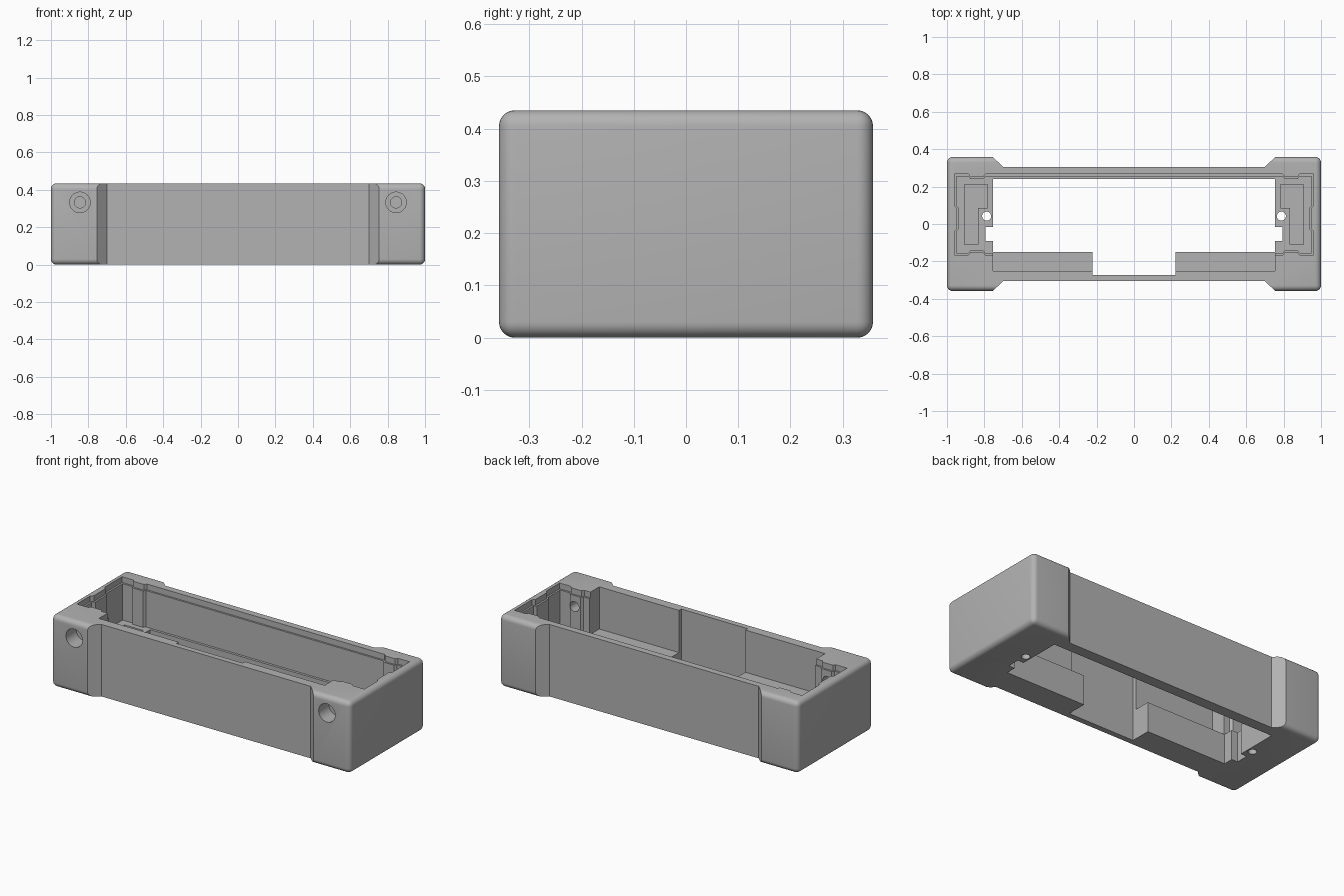
import bpy
import bmesh
from math import radians
from mathutils import Matrix

if "Cube" in bpy.data.objects:
    bpy.data.objects.remove(bpy.data.objects["Cube"], do_unlink=True)

HEIGHT = 0.435
LEDGE = 0.18      # top of the inner shelf
TOP = 0.6         # cutters end well above the rim

grey = bpy.data.materials.new("plain_grey")
grey.use_nodes = True
grey.diffuse_color = (0.45, 0.45, 0.45, 1)
grey.node_tree.nodes["Principled BSDF"].inputs["Base Color"].default_value = (0.45, 0.45, 0.45, 1)


def make_object(name, bm):
    bmesh.ops.recalc_face_normals(bm, faces=bm.faces)
    mesh = bpy.data.meshes.new(name)
    bm.to_mesh(mesh)
    bm.free()
    mesh.materials.append(grey)
    obj = bpy.data.objects.new(name, mesh)
    bpy.context.collection.objects.link(obj)
    return obj


def prism(name, outline, z0, z1):
    bm = bmesh.new()
    face = bm.faces.new([bm.verts.new((x, y, z0)) for x, y in outline])
    up = bmesh.ops.extrude_face_region(bm, geom=[face])["geom"]
    bmesh.ops.translate(bm, vec=(0, 0, z1 - z0),
                        verts=[v for v in up if isinstance(v, bmesh.types.BMVert)])
    return make_object(name, bm)


def box(name, x0, x1, y0, y1, z0, z1):
    return prism(name, [(x0, y0), (x1, y0), (x1, y1), (x0, y1)], z0, z1)


def cylinder(name, radius, length, centre, along_y=False):
    bm = bmesh.new()
    turn = Matrix.Rotation(radians(90 if along_y else 0), 4, 'X')
    bmesh.ops.create_cone(bm, cap_ends=True, segments=32, radius1=radius, radius2=radius,
                          depth=length, matrix=Matrix.Translation(centre) @ turn)
    return make_object(name, bm)


def mirrored(half):
    return half + [(-x, y) for x, y in reversed(half)]


def combine(target, tool, operation='DIFFERENCE'):
    mod = target.modifiers.new("cut", 'BOOLEAN')
    mod.operation = operation
    mod.solver = 'EXACT'
    mod.object = tool
    bpy.context.view_layer.update()
    result = bpy.data.meshes.new_from_object(
        target.evaluated_get(bpy.context.evaluated_depsgraph_get()))
    target.modifiers.clear()
    target.data = result
    bpy.data.objects.remove(tool, do_unlink=True)


def bevel(obj, radius, segments, rule):
    bm = bmesh.new()
    bm.from_mesh(obj.data)
    bmesh.ops.bevel(bm, geom=[e for e in bm.edges if rule(e)], offset=radius,
                    segments=segments, profile=0.5, affect='EDGES')
    bm.to_mesh(obj.data)
    bm.free()


# Rounded body trimmed to a plan with wider end blocks
body = box("case_frame", -1, 1, -0.358, 0.358, 0, HEIGHT)
bevel(body, 0.03, 6, lambda e: True)
plan = prism("plan", mirrored([(0.70, -0.306), (0.755, -0.358), (0.8, -0.45), (1.1, -0.45),
                               (1.1, 0.45), (0.8, 0.45), (0.755, 0.358), (0.70, 0.306)]),
             -0.1, TOP)
combine(body, plan, 'INTERSECT')


# Upper cavity with clip bumps, and a slightly wider lip at the rim
def cavity(grow):
    back, end, front = 0.255 + grow, 0.95 + grow, -0.155 - grow
    return mirrored([
        (0.755, -0.25), (0.755, front), (0.795, front), (0.805, front + 0.014),
        (0.875, front + 0.014), (0.885, front), (end, front), (end, -0.04),
        (end - 0.014, -0.025), (end - 0.014, 0.085), (end, 0.1), (end, back),
        (0.885, back), (0.875, back - 0.014), (0.805, back - 0.014), (0.795, back)])


combine(body, prism("cavity", cavity(0), LEDGE, TOP))
combine(body, prism("lip", cavity(0.011), 0.40, TOP))

# Floor opening and the deeper notch in the middle of the front wall
combine(body, box("floor_opening", -0.755, 0.755, -0.15, 0.24, -0.1, TOP))
combine(body, box("front_notch", -0.222, 0.222, -0.272, 0, -0.1, TOP))

# Details repeated at both ends
for s in (-1, 1):
    combine(body, box("floor_notch", s * 0.7, s * 0.795, -0.09, -0.015, -0.1, TOP))
    pocket = [(0.905, -0.11), (0.835, -0.11), (0.835, 0.085),
              (0.782, 0.085), (0.782, 0.21), (0.905, 0.21)]
    combine(body, prism("pocket", [(s * x, y) for x, y in pocket], 0.09, 0.3))
    combine(body, cylinder("floor_screw_hole", 0.024, 0.6, (s * 0.788, 0.042, 0)))
    combine(body, cylinder("screw_hole", 0.03, 0.4, (s * 0.845, -0.25, 0.333), True))
    combine(body, cylinder("screw_recess", 0.055, 0.2, (s * 0.845, -0.36, 0.333), True))

# Smooth rounded edges, sharp cut edges
bpy.ops.object.select_all(action='DESELECT')
body.select_set(True)
bpy.context.view_layer.objects.active = body
bpy.ops.object.shade_smooth_by_angle(angle=radians(28))
